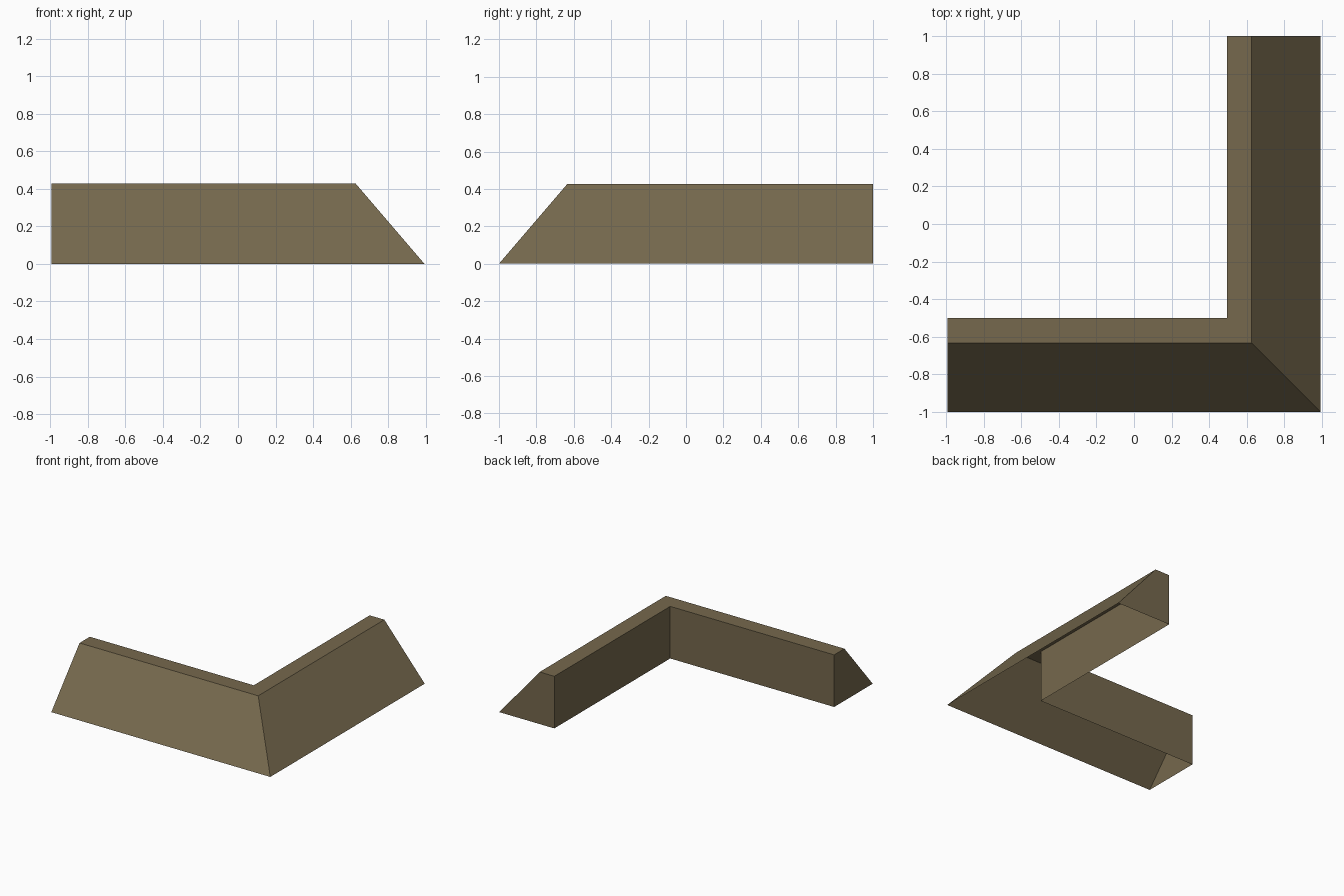
import bpy, bmesh

if "Cube" in bpy.data.objects:
    bpy.data.objects.remove(bpy.data.objects["Cube"])

# Mitred L-shaped ledge: sloped outside, flat top, upright inside, open underneath
stone = bpy.data.materials.new("brown_stone")
stone.diffuse_color = (0.18, 0.14, 0.075, 1)
stone.use_nodes = True
stone.node_tree.nodes["Principled BSDF"].inputs["Base Color"].default_value = stone.diffuse_color

HX, HY = 0.993, 1.0          # half extents
# profile: (inset from the outer edge, height)
PROFILE = [(0.0, 0.0), (0.366, 0.427), (0.499, 0.427), (0.499, 0.0)]

bm = bmesh.new()
# the profile at the front arm's left end, at the corner mitre, and at the right arm's back end
left = [bm.verts.new((-HX, -HY + d, z)) for d, z in PROFILE]
corner = [bm.verts.new((HX - d, -HY + d, z)) for d, z in PROFILE]
back = [bm.verts.new((HX - d, HY, z)) for d, z in PROFILE]

# outer slopes, top strips and inner walls
for a, b in ((left, corner), (corner, back)):
    for i in range(3):
        bm.faces.new((a[i], b[i], b[i + 1], a[i + 1]))

# end caps
bm.faces.new(left)
bm.faces.new(back[::-1])

mesh = bpy.data.meshes.new("corner_ledge")
bm.to_mesh(mesh)
bm.free()
mesh.materials.append(stone)
ledge = bpy.data.objects.new("corner_ledge", mesh)
bpy.context.collection.objects.link(ledge)
